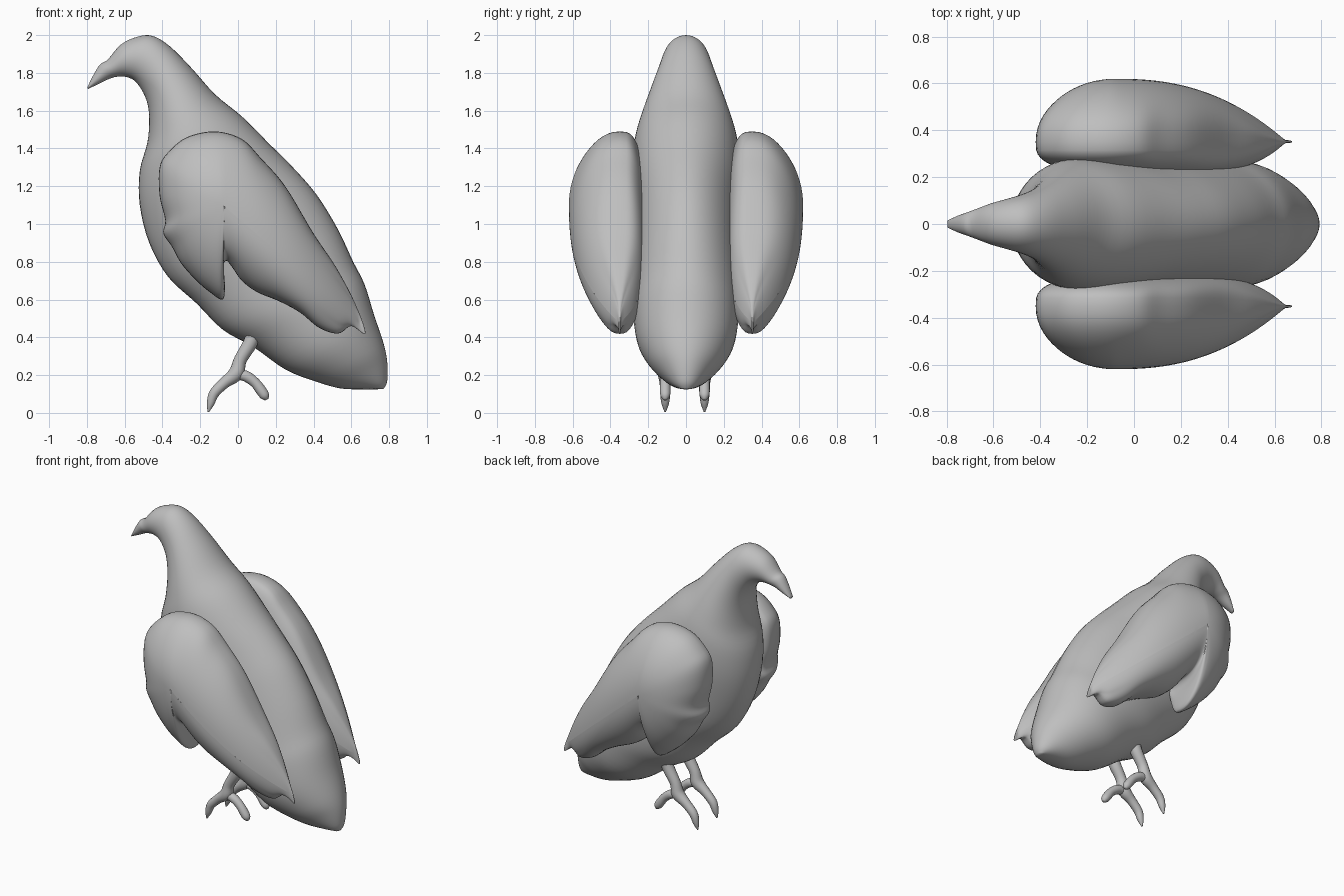
import bpy, bmesh, math
from mathutils import Vector

cube = bpy.data.objects.get("Cube")
if cube:
    bpy.data.objects.remove(cube)

grey = bpy.data.materials.new("plain_grey")
grey.use_nodes = True
tone = (0.52, 0.52, 0.52, 1)
grey.diffuse_color = tone
grey.node_tree.nodes["Principled BSDF"].inputs["Base Color"].default_value = tone


def smooth_points(pts, steps, closed=False):
    """Catmull-Rom interpolation of tuples of any size."""
    n = len(pts)
    pick = (lambda i: pts[i % n]) if closed else (lambda i: pts[max(0, min(n - 1, i))])
    out = []
    for i in range(n if closed else n - 1):
        for k in range(steps):
            t = k / steps
            out.append([b + t / 2 * (c - a + t * (2*a - 5*b + 4*c - d + t * (3*b - a - 3*c + d)))
                        for a, b, c, d in zip(pick(i - 1), pick(i), pick(i + 1), pick(i + 2))])
    if not closed:
        out.append(list(pts[-1]))
    return out


def finish(bm, name):
    bmesh.ops.remove_doubles(bm, verts=bm.verts, dist=0.0005)
    bmesh.ops.recalc_face_normals(bm, faces=bm.faces)
    mesh = bpy.data.meshes.new(name)
    bm.to_mesh(mesh)
    bm.free()
    mesh.materials.append(grey)
    for p in mesh.polygons:
        p.use_smooth = True
    obj = bpy.data.objects.new(name, mesh)
    bpy.context.collection.objects.link(obj)


def bridge(bm, a, b):
    for i in range(len(a)):
        j = (i + 1) % len(a)
        bm.faces.new((a[i], a[j], b[j], b[i]))


def loft(name, stations, y=0.0, sides=32):
    """Elliptic rings, each spanning a back point and a belly point."""
    bm = bmesh.new()
    rings = []
    for bx, bz, fx, fz, w in stations:
        ring = []
        for k in range(sides):
            a = math.tau * k / sides
            c = math.cos(a) / 2
            ring.append(bm.verts.new(((bx + fx) / 2 + (bx - fx) * c, y + w * math.sin(a),
                                      (bz + fz) / 2 + (bz - fz) * c)))
        rings.append(ring)
    for a, b in zip(rings, rings[1:]):
        bridge(bm, a, b)
    bm.faces.new(rings[0])
    bm.faces.new(rings[-1])
    finish(bm, name)


def tube(name, path, y):
    """Round limb along points (x, z, radius)."""
    pts = smooth_points(path, 5)
    stations = []
    for i, (x, z, r) in enumerate(pts):
        p, q = pts[max(0, i - 1)], pts[min(len(pts) - 1, i + 1)]
        d = Vector((q[0] - p[0], q[1] - p[1])).normalized() * r
        stations.append((x + d.y, z - d.x, x - d.y, z + d.x, r))
    loft(name, stations, y, 16)


# Body from beak to tail: back x, back z, belly x, belly z, half width
body = [
    (-.797, 1.725, -.795, 1.715, .015), (-.765, 1.79, -.74, 1.74, .035),
    (-.73, 1.845, -.69, 1.765, .05), (-.69, 1.87, -.65, 1.778, .065),
    (-.62, 1.95, -.6, 1.78, .088), (-.53, 1.992, -.55, 1.76, .108),
    (-.45, 1.995, -.51, 1.71, .126), (-.36, 1.94, -.48, 1.64, .15),
    (-.25, 1.83, -.47, 1.55, .19), (-.12, 1.685, -.48, 1.43, .24),
    (.02, 1.57, -.52, 1.28, .275), (.16, 1.43, -.52, 1.1, .287),
    (.3, 1.29, -.47, .9, .28), (.42, 1.15, -.37, .72, .28),
    (.53, .97, -.22, .58, .28), (.61, .8, -.08, .44, .285),
    (.67, .68, .08, .35, .28), (.72, .52, .25, .23, .255),
    (.77, .37, .4, .17, .195), (.79, .27, .54, .13, .125),
    (.79, .17, .66, .125, .065), (.772, .128, .74, .125, .025)]
loft("body", smooth_points(body, 4), sides=48)

# Folded wing outline (x, z) with a notch between the feather groups
outline = [
    (-.12, 1.49), (.02, 1.45), (.12, 1.35), (.25, 1.2), (.4, .95), (.52, .77),
    (.62, .58), (.675, .42), (.6, .46), (.53, .42), (.43, .45), (.33, .53),
    (.22, .59), (.1, .64), (.02, .7), (-.03, .77), (-.062, .805), (-.08, .77),
    (-.07, .69), (-.08, .6), (-.15, .64), (-.22, .7), (-.3, .79), (-.35, .88),
    (-.395, .95), (-.385, 1.02), (-.415, 1.15), (-.415, 1.3), (-.37, 1.38), (-.27, 1.46)]


def wing(name, side):
    """Puffed shape that rises from its outline to a slanted spine."""
    bm = bmesh.new()
    head, tail = Vector((-.08, 1.1)), Vector((.645, .48))
    edge = [Vector(p) for p in smooth_points(outline, 5, closed=True)]
    soft = edge
    for _ in range(60):
        soft = [(soft[i - 1] + soft[i] + soft[(i + 1) % len(soft)]) / 3
                for i in range(len(soft))]
    rows = 16

    def ring(angle, outer):
        verts = []
        reach, rise = math.cos(angle), math.sin(angle)
        for rim_point, soft_point in zip(edge, soft):
            u = max(0, min(1, (rim_point.x - head.x) / (tail.x - head.x)))
            s = head.lerp(tail, u)
            blend = max(reach ** 4, u ** 6)
            p = s + (soft_point.lerp(rim_point, blend) - s) * reach
            if outer:
                y = .35 + .27 * rise ** (.9 - .3 * u) * (1 - .97 * u ** 2.4)
            else:
                y = .35 - .14 * rise ** .6 * (1 - .97 * u ** 5)
            verts.append(bm.verts.new((p.x, side * y, p.y)))
        return verts

    rim = ring(0, True)
    for outer in (True, False):
        last = rim
        for k in range(1, rows + 1):
            new = ring(math.pi / 2 * k / rows, outer)
            bridge(bm, last, new)
            last = new
    finish(bm, name)


# Leg running into the long front toe, and the short back toe: x, z, radius
front_toe = [(.1, .46, .04), (.065, .37, .038), (.012, .28, .034), (-.01, .21, .04),
             (-.07, .16, .03), (-.125, .105, .027), (-.145, .05, .02), (-.157, .005, .004)]
back_toe = [(-.02, .205, .025), (.04, .195, .029), (.09, .16, .027),
            (.125, .115, .028), (.143, .088, .024), (.152, .07, .01)]

for label, side, foot_y in (("left", -1, -.11), ("right", 1, .098)):
    wing(label + "_wing", side)
    tube(label + "_leg", front_toe, foot_y)
    tube(label + "_back_toe", back_toe, foot_y)
